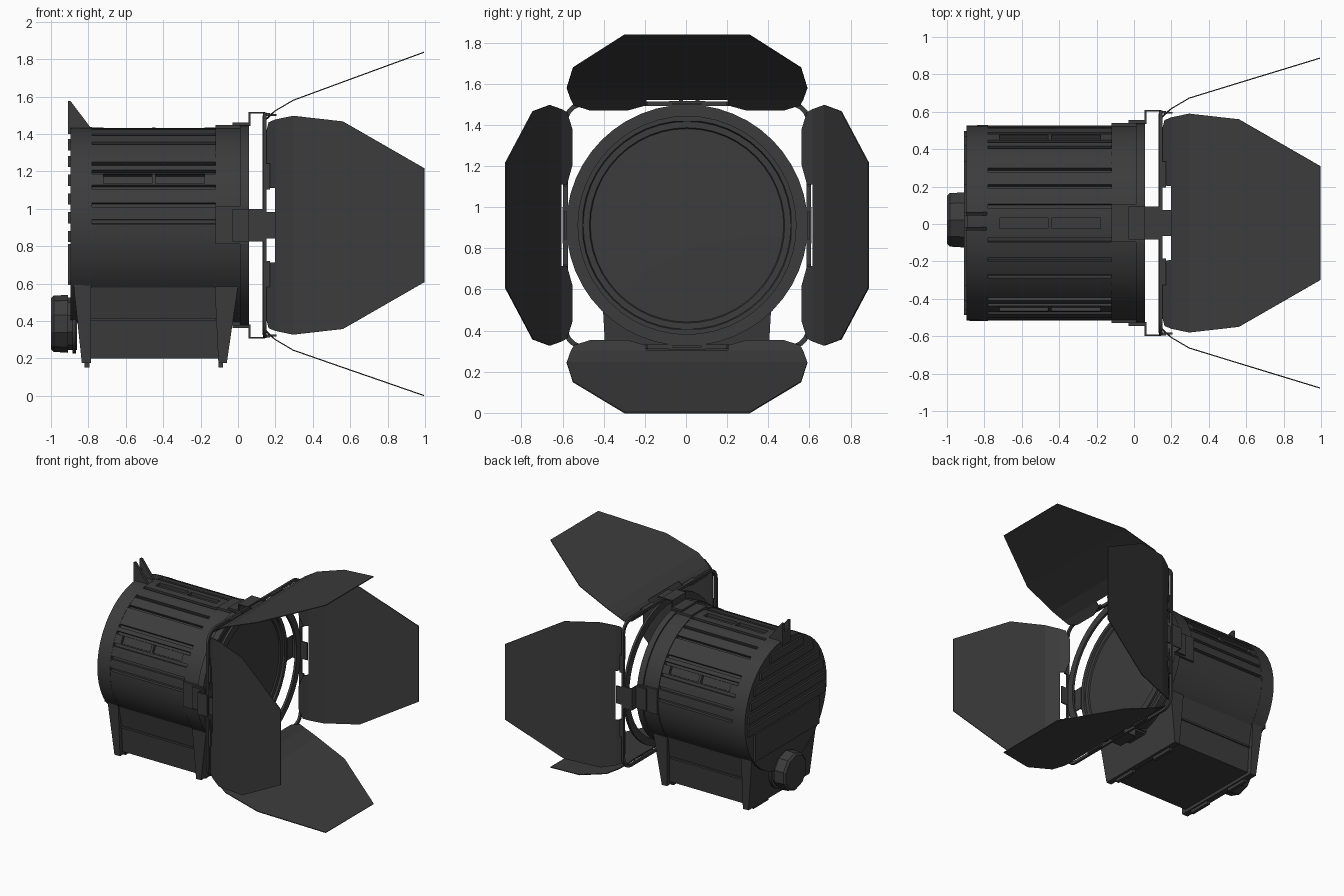
import bpy, bmesh
from math import sin, cos, radians, sqrt, pi
from mathutils import Matrix, Vector

if "Cube" in bpy.data.objects:
    bpy.data.objects.remove(bpy.data.objects["Cube"])

CY, CZ, R = 0.005, 0.912, 0.522          # lamp axis runs along x
AXIS = Matrix.Translation((0, CY, CZ))
mat = bpy.data.materials.new("dark_metal")
mat.diffuse_color = (0.045, 0.045, 0.045, 1)
mat.use_nodes = True
mat.node_tree.nodes["Principled BSDF"].inputs["Base Color"].default_value = mat.diffuse_color


def finish(name, bm, M=Matrix(), smooth=True):
    bmesh.ops.recalc_face_normals(bm, faces=bm.faces)
    me = bpy.data.meshes.new(name)
    bm.to_mesh(me)
    bm.free()
    me.transform(M)
    ob = bpy.data.objects.new(name, me)
    bpy.context.collection.objects.link(ob)
    me.materials.append(mat)
    bpy.ops.object.select_all(action='DESELECT')
    ob.select_set(True)
    bpy.context.view_layer.objects.active = ob
    if smooth:
        bpy.ops.object.shade_smooth_by_angle(angle=radians(25))
    return ob


def turn(k):
    return AXIS @ Matrix.Rotation(radians(k), 4, 'X')


def add_prism(bm, pts, d):
    f = bm.faces.new([bm.verts.new(p) for p in pts])
    g = bmesh.ops.extrude_face_region(bm, geom=[f])['geom']
    bmesh.ops.translate(bm, verts=[v for v in g if isinstance(v, bmesh.types.BMVert)], vec=d)


def add_box(bm, x, y, z, M=Matrix()):
    c = Vector(((x[0] + x[1]) / 2, (y[0] + y[1]) / 2, (z[0] + z[1]) / 2))
    S = Matrix.Diagonal((x[1] - x[0], y[1] - y[0], z[1] - z[0], 1))
    bmesh.ops.create_cube(bm, size=1, matrix=M @ Matrix.Translation(c) @ S)


def lathe(name, prof, n=48, M=AXIS):
    """Spin (x, radius) profile about the x axis."""
    bm = bmesh.new()
    rings = [[bm.verts.new((x, r * sin(2 * pi * i / n), r * cos(2 * pi * i / n))) for i in range(n)]
             for x, r in prof]
    for a, b in zip(rings, rings[1:]):
        for i in range(n):
            bm.faces.new((a[i], a[i - 1], b[i - 1], b[i]))
    bm.faces.new(rings[0])
    bm.faces.new(rings[-1])
    return finish(name, bm, M)


def band(name, outer, inner, x0, x1):
    """Flat closed frame between two (y, z) loops."""
    bm = bmesh.new()
    L = [[bm.verts.new((x, *p)) for p in loop]
         for x, loop in ((x0, outer), (x1, outer), (x1, inner), (x0, inner))]
    for a, b in zip(L, L[1:] + L[:1]):
        for i in range(len(a)):
            bm.faces.new((a[i], a[i - 1], b[i - 1], b[i]))
    return finish(name, bm, AXIS)


def circle(r, n=48):
    return [(r * sin(2 * pi * i / n), r * cos(2 * pi * i / n)) for i in range(n)]


def rounded_square(h, c):
    return [((h - c) * sx + c * cos(radians(a)), (h - c) * sy + c * sin(radians(a)))
            for q, (sx, sy) in enumerate(((1, 1), (-1, 1), (-1, -1), (1, -1)))
            for a in range(q * 90, q * 90 + 91, 18)]


# Finned housing: circle outline with narrow grooves (angle measured from the top)
grooves = [s * a for s in (1, -1) for a in (10, 22, 33, 51, 57, 67, 78, 88)]
outline = [(a, R) for a in range(-180, 180, 6) if all(abs(a - g) > 1.8 for g in grooves)]
for g in grooves:
    outline += [(g - 1.3, R), (g - 1.1, R - .022), (g + 1.1, R - .022), (g + 1.3, R)]
bm = bmesh.new()
add_prism(bm, [(-.79, r * sin(radians(a)), r * cos(radians(a))) for a, r in sorted(outline)], (.68, 0, 0))
housing = finish("finned_housing", bm, AXIS)

# Vent slots cut into the housing
bm = bmesh.new()
for a in (0, 61.5, -61.5):
    for x in (-.72, -.44):
        add_box(bm, (x, x + .26), (-.028, .028), (R - .025, R + .05), Matrix.Rotation(radians(a), 4, 'X'))
cutter = finish("vent_cutter", bm, AXIS, False)
cutter.hide_render = True
mod = housing.modifiers.new("vents", 'BOOLEAN')
mod.object, mod.operation, mod.solver = cutter, 'DIFFERENCE', 'EXACT'
bpy.context.view_layer.objects.active = housing
bpy.ops.object.modifier_apply(modifier="vents")
bpy.data.objects.remove(cutter)

# Rear cap with horizontal cooling ribs
lathe("rear_cap", [(-.895, R - .004), (-.895, R), (-.78, R + .002)])
bm = bmesh.new()
for z in (-.06, .04, .14, .24, .34, .43):
    w = sqrt(R * R - (z + .035) ** 2) - .03
    add_box(bm, (-.91, -.88), (-w, w), (z - .03, z + .03))
add_box(bm, (-.91, -.88), (-.41, .41), (-.32, -.1))
finish("rear_ribs", bm, AXIS, False)

# Suspension lug on top of the cap
bm = bmesh.new()
add_box(bm, (-.91, -.89), (-.035, .065), (1.40, 1.5))
for y in (-.035, .045):
    add_prism(bm, [(-.91, y, 1.4), (-.91, y, 1.575), (-.895, y, 1.575), (-.785, y, 1.43), (-.785, y, 1.4)],
              (0, .02, 0))
finish("top_lug", bm, smooth=False)

# Front collar, rim and lens
lathe("front_collar", [(-.12, R), (-.12, .528), (.01, .528), (.01, .54), (.06, .54), (.06, .51),
                       (.045, .505), (.045, .475), (.035, .47), (.04, .3), (.045, .1)])

# Base box between two tapered brackets
bm = bmesh.new()
add_prism(bm, [(-.83, CY + s * y, z) for s, y, z in
               ((-1, .355, .2), (-1, .37, .4), (-1, .37, .41), (-1, .405, .6), (1, .405, .6),
                (1, .37, .41), (1, .37, .4), (1, .355, .2))], (.74, 0, 0))
finish("base_box", bm, smooth=False)
bm = bmesh.new()
for prof in ([(-.88, .6), (-.785, .6), (-.785, .175), (-.835, .175)],
             [(-.125, .6), (.0, .585), (-.06, .175), (-.105, .175)]):
    add_prism(bm, [(x, CY - .39, z) for x, z in prof], (0, .78, 0))
for v in bm.verts:                                   # follow the housing at the top
    if v.co.z > .5:
        v.co.y = CY + (v.co.y - CY) * 1.06
finish("base_brackets", bm, smooth=False)
bm = bmesh.new()
for x in (-.82, -.105):
    for y in (-.3, .12):
        add_box(bm, (x, x + .025), (y, y + .19), (.15, .18))
for s in (-1, 1):
    add_box(bm, (-.79, -.12), (CY + s * .372 - .008, CY + s * .372 + .008), (.4, .415))
finish("base_feet_and_trim", bm, smooth=False)

# Focus knob with flat facets
KM = Matrix.Translation((0, .022, .385))
lathe("knob_body", [(-1, .12), (-1, .135), (-.985, .15), (-.91, .155), (-.91, .14), (-.86, .14)], 10, KM)
lathe("knob_plate", [(-.885, .158), (-.865, .158)], 24, KM)

# Accessory ring and rounded square door frame
band("accessory_ring", circle(.587), circle(.53), .132, .15)
band("door_frame", rounded_square(.602, .1), rounded_square(.58, .08), .134, .152)

for k, (side, tip) in enumerate((("top", .925), ("left", .882), ("bottom", .911), ("right", .882))):
    M = turn(90 * k)
    # Holder clip: thin folded sheet from collar to ring, on a pad
    bm = bmesh.new()
    for x, z in (((-.03, .065), (.53, .55)), ((.057, .066), (.53, .605)),
                 ((.057, .145), (.597, .605)), ((.136, .145), (.56, .605))):
        add_box(bm, x, (-.088, .088), z)
    add_box(bm, (-.12, .06), (-.1, .1), (.505, .535))
    add_box(bm, (.145, .205), (-.07, .07), (.585, .595))
    for s in (-1, 1):
        add_box(bm, (.145, .17), (s * .26 - .07, s * .26 + .07), (.585, .6))
    finish(side + "_clip_and_hinge", bm, M, False)

    # Barn door leaf: bent sheet narrowing to its tip, with two hinge tabs
    bm = bmesh.new()
    rows = [(.2, .612, .565), (.295, .668, .585), (.56, .668 + (tip - .668) * .38, .555), (.995, tip, .305)]
    fr = (-1, -.35, .35, 1)
    V = [[bm.verts.new((x, f * w, r)) for f in fr] for x, r, w in rows]
    for a, b in zip(V, V[1:]):
        for i in range(3):
            bm.faces.new((a[i], a[i + 1], b[i + 1], b[i]))
    for s, o, i in ((-1, 0, 1), (1, 3, 2)):
        t = [bm.verts.new(p) for p in ((.165, s * .55, .585), (.145, s * .47, .56),
                                       (.145, s * .29, .56), (.17, s * .2, .585))]
        bm.faces.new((V[0][o], *t, V[0][i]))
    leaf = finish(side + "_barn_door", bm, M, False)
    so = leaf.modifiers.new("sheet", 'SOLIDIFY')
    so.thickness, so.offset = .006, 0
